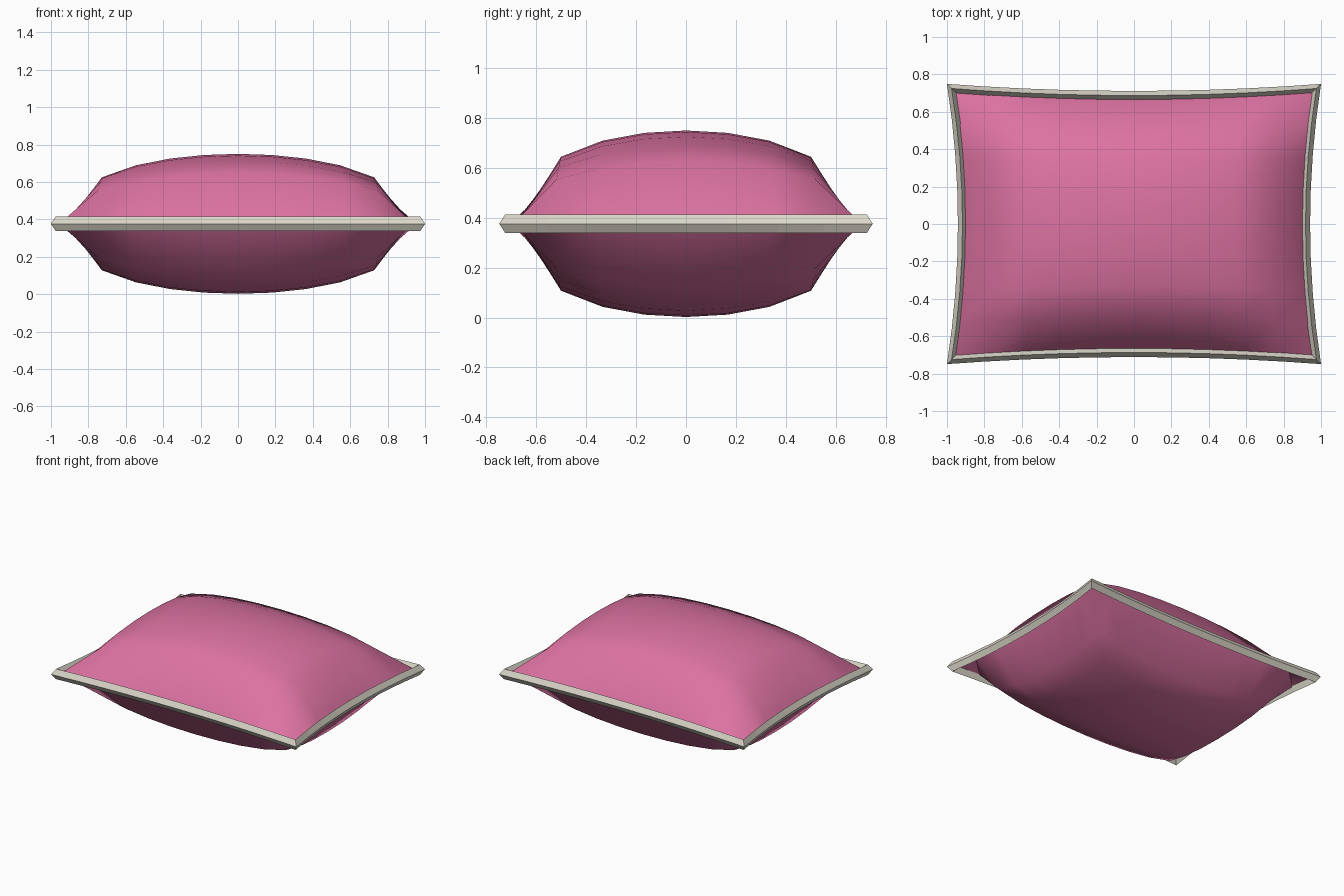
import bpy, bmesh

if "Cube" in bpy.data.objects:
    bpy.data.objects.remove(bpy.data.objects["Cube"])

MID_Z = 0.376          # height of the seam
PUFF = 0.374           # half thickness of the cushion
NX, NY = 10, 8         # fabric grid


def material(name, rgb):
    m = bpy.data.materials.new(name)
    m.diffuse_color = (*rgb, 1)
    m.use_nodes = True
    m.node_tree.nodes["Principled BSDF"].inputs["Base Color"].default_value = m.diffuse_color
    return m


def make_object(name, bm, mat):
    bmesh.ops.recalc_face_normals(bm, faces=bm.faces)
    mesh = bpy.data.meshes.new(name)
    bm.to_mesh(mesh)
    bm.free()
    mesh.materials.append(mat)
    ob = bpy.data.objects.new(name, mesh)
    bpy.context.collection.objects.link(ob)
    return ob


def pinch(u, v, mid, corner):
    """Rectangle whose sides bow inward between the corners."""
    x = u * (mid[0] + (corner[0] - mid[0]) * v * v)
    y = v * (mid[1] + (corner[1] - mid[1]) * u * u)
    return x, y


pink = material("pink fabric", (0.72, 0.17, 0.36))
cream = material("cream piping", (0.70, 0.67, 0.58))

# Cushion: two puffed grids welded along the seam
bm = bmesh.new()
for side in (1, -1):
    grid = []
    for j in range(NY + 1):
        row = []
        for i in range(NX + 1):
            u, v = 2 * i / NX - 1, 2 * j / NY - 1
            x, y = pinch(u, v, (0.91, 0.668), (0.957, 0.705))
            h = PUFF * max(0, (1 - u * u) * (1 - v * v)) ** 0.4
            row.append(bm.verts.new((x, y, MID_Z + side * h)))
        grid.append(row)
    for j in range(NY):
        for i in range(NX):
            bm.faces.new((grid[j][i], grid[j][i + 1],
                          grid[j + 1][i + 1], grid[j + 1][i]))
bmesh.ops.remove_doubles(bm, verts=bm.verts, dist=1e-5)
cushion = make_object("cushion", bm, pink)
for p in cushion.data.polygons:
    p.use_smooth = True
# Keep the seam crisp
for e in cushion.data.edges:
    if all(abs(cushion.data.vertices[k].co.z - MID_Z) < 1e-5 for k in e.vertices):
        e.use_edge_sharp = True

# Piping: diamond section swept round the seam with mitred corners
path = [(2 * i / NX - 1, -1) for i in range(NX)]
path += [(1, 2 * j / NY - 1) for j in range(NY)]
path += [(-u, -v) for u, v in path]
W, H = 0.0245, 0.038
section = [(W, 0), (0, H), (-W, 0), (0, -H)]
bm = bmesh.new()
rings = []
for u, v in path:
    ring = []
    for off, dz in section:
        x, y = pinch(u, v, (0.917 + off, 0.687 + off),
                     (0.9755 + off, 0.7245 + off))
        ring.append(bm.verts.new((x, y, MID_Z + dz)))
    rings.append(ring)
for a, b in zip(rings, rings[1:] + rings[:1]):
    for k in range(4):
        n = (k + 1) % 4
        bm.faces.new((a[k], b[k], b[n], a[n]))
make_object("piping", bm, cream)
